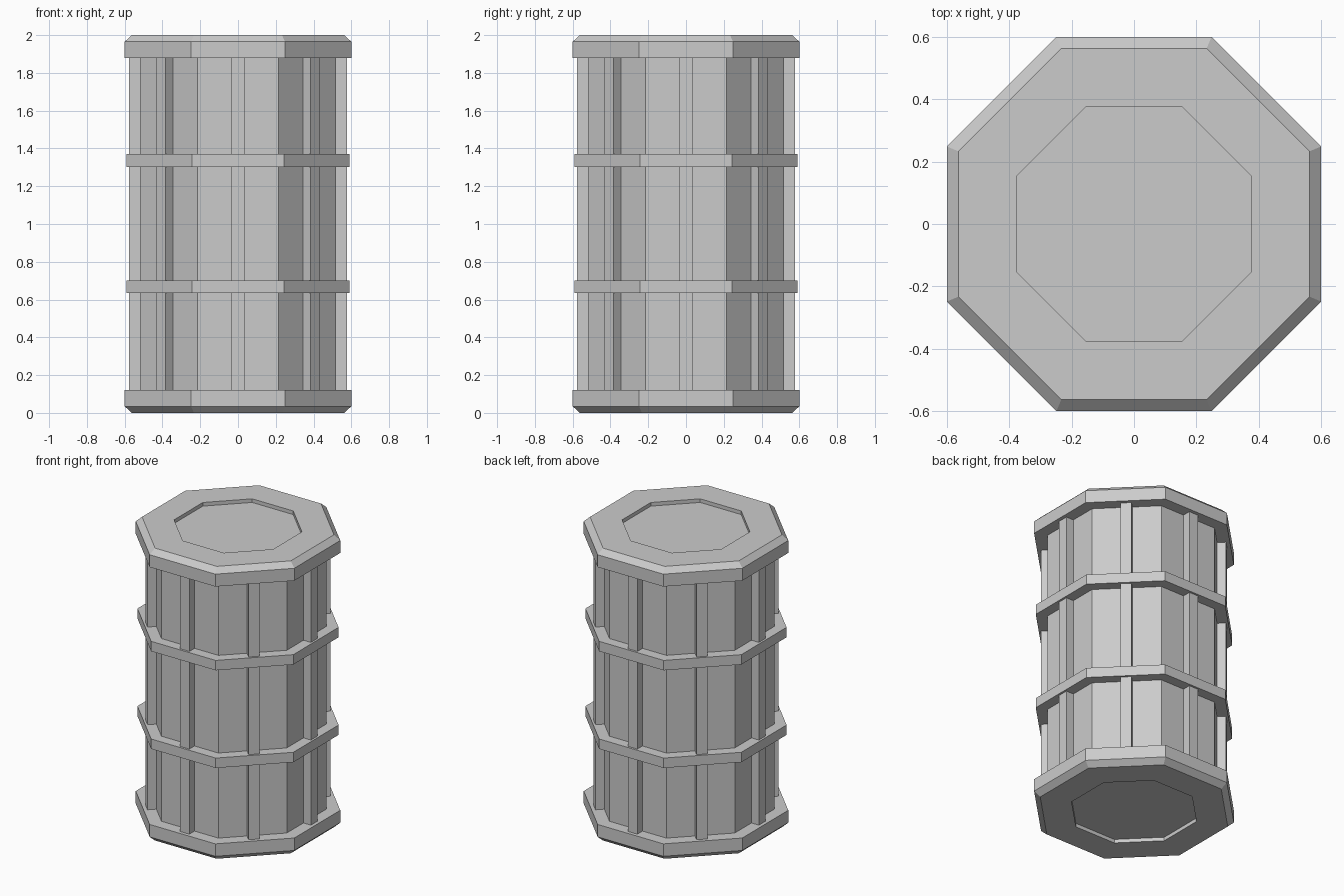
import bpy
import bmesh
from math import cos, sin, pi
from mathutils import Matrix

if "Cube" in bpy.data.objects:
    bpy.data.objects.remove(bpy.data.objects["Cube"])

SIDES = 8
CORNER = 1 / cos(pi / SIDES)  # flat-to-centre distance -> corner radius


def finish(bm, name):
    bmesh.ops.recalc_face_normals(bm, faces=bm.faces)
    mesh = bpy.data.meshes.new(name)
    bm.to_mesh(mesh)
    bm.free()
    obj = bpy.data.objects.new(name, mesh)
    bpy.context.collection.objects.link(obj)
    return obj


def octagon_stack(name, profile):
    """Loft octagons through (flat distance, z) points and close both ends."""
    bm = bmesh.new()
    rings = []
    for flat, z in profile:
        r = flat * CORNER
        angles = [(i + 0.5) * 2 * pi / SIDES for i in range(SIDES)]
        rings.append([bm.verts.new((r * cos(a), r * sin(a), z)) for a in angles])
    for low, high in zip(rings, rings[1:]):
        for i in range(SIDES):
            j = (i + 1) % SIDES
            bm.faces.new((low[i], low[j], high[j], high[i]))
    bm.faces.new(rings[0])
    bm.faces.new(rings[-1])
    return finish(bm, name)


# Main drum wall
octagon_stack("drum_body", [(0.52, 0.08), (0.52, 1.92)])

# Chamfered end caps with a shallow recessed panel
cap = [(0.60, 0.12), (0.60, 0.035), (0.563, 0.0), (0.375, 0.0), (0.375, 0.025)]
octagon_stack("bottom_cap", cap)
octagon_stack("top_cap", [(f, 2 - z) for f, z in cap])

# Two hoops around the drum
for name, z in (("lower_hoop", 0.668), ("upper_hoop", 1.336)):
    octagon_stack(name, [(0.59, z - 0.034), (0.59, z + 0.034)])

# One upright rib in the middle of each side
bm = bmesh.new()
for i in range(SIDES):
    place = (Matrix.Rotation(i * 2 * pi / SIDES, 4, 'Z')
             @ Matrix.Translation((0.5425, 0, 1.0))
             @ Matrix.Diagonal((0.067, 0.07, 1.80, 1)))
    bmesh.ops.create_cube(bm, size=1, matrix=place)
finish(bm, "side_ribs")
